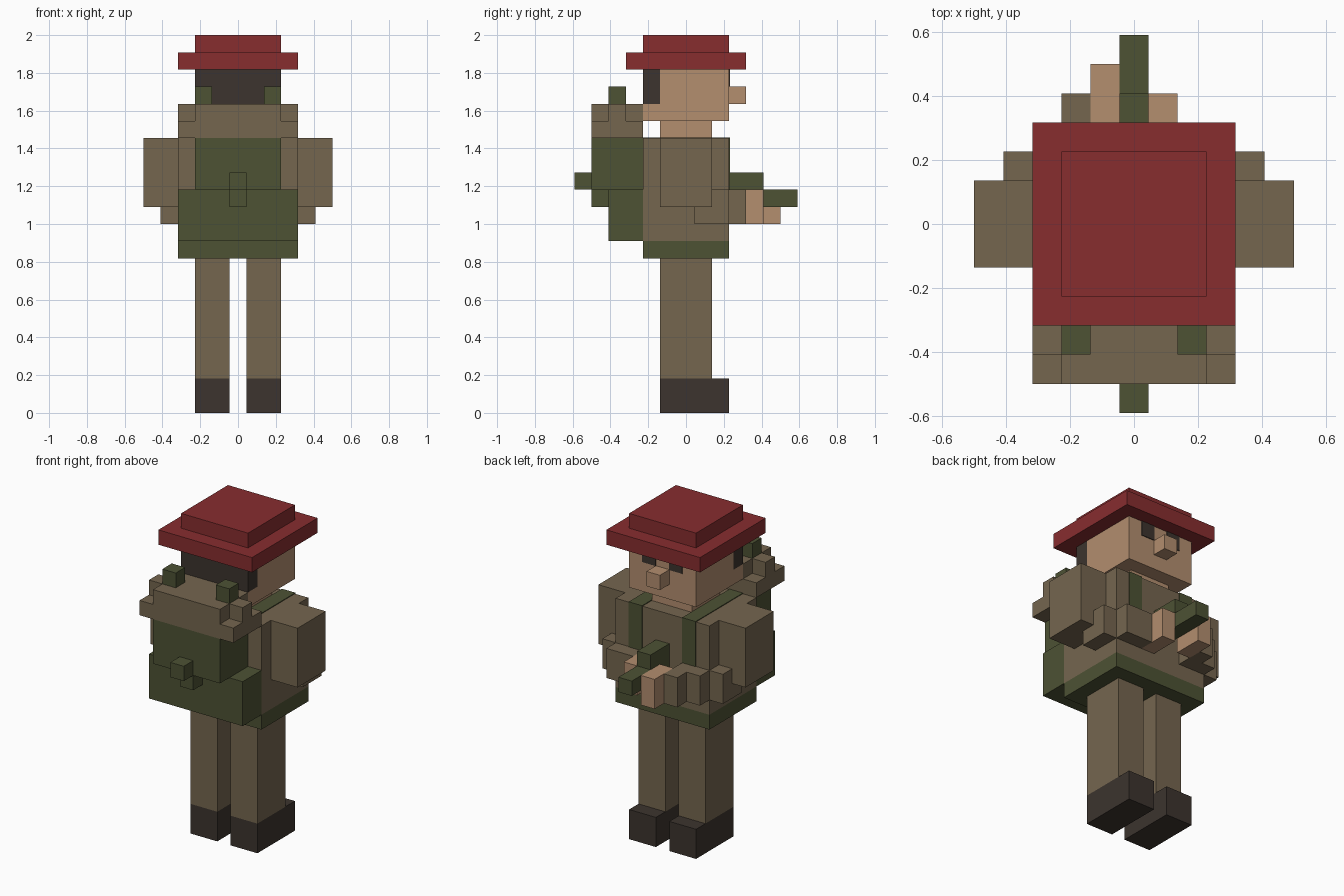
import bpy
import bmesh

cube = bpy.data.objects.get("Cube")
if cube:
    bpy.data.objects.remove(cube, do_unlink=True)

U = 1 / 11  # one block; the figure is 22 blocks tall


def material(name, rgb):
    lin = [((c / 255 + 0.055) / 1.055) ** 2.4 for c in rgb] + [1.0]
    mat = bpy.data.materials.new(name)
    mat.use_nodes = True
    mat.diffuse_color = lin
    bsdf = mat.node_tree.nodes["Principled BSDF"]
    bsdf.inputs["Base Color"].default_value = lin
    bsdf.inputs["Roughness"].default_value = 0.9
    return mat


RED = material("hat_red", (135, 45, 47))
BROWN = material("cloth_brown", (117, 102, 79))
GREEN = material("canvas_green", (77, 82, 52))
SKIN = material("skin", (179, 142, 111))
DARK = material("dark_leather", (60, 52, 46))


def blocks(name, mat, *boxes):
    """One object from boxes given as (x0, x1, y0, y1, z0, z1) in blocks."""
    bm = bmesh.new()
    for x0, x1, y0, y1, z0, z1 in boxes:
        verts = bmesh.ops.create_cube(bm, size=1)["verts"]
        for v in verts:
            v.co.x = U * (x1 if v.co.x > 0 else x0)
            v.co.y = U * (y1 if v.co.y > 0 else y0)
            v.co.z = U * (z1 if v.co.z > 0 else z0)
    mesh = bpy.data.meshes.new(name)
    bm.to_mesh(mesh)
    bm.free()
    mesh.materials.append(mat)
    obj = bpy.data.objects.new(name, mesh)
    bpy.context.collection.objects.link(obj)
    return obj


def pair(name, mat, *boxes):
    """The same part on both sides, mirrored across x."""
    blocks("left_" + name, mat, *boxes)
    blocks("right_" + name, mat, *[(-b[1], -b[0], *b[2:]) for b in boxes])


T = 0.05  # plate thickness in blocks, under 0.005 units

# Legs and shoes
pair("shoe", DARK, (0.5, 2.5, -1.5, 2.5, 0, 2))
pair("leg", BROWN, (0.5, 2.5, -1.5, 1.5, 2, 9))

# Body
blocks("belt", GREEN, (-3.5, 3.5, -2.5, 2.5, 9, 10))
blocks("torso", BROWN, (-3.5, 3.5, -2.5, 2.5, 10, 16))
pair("shoulder_strap", GREEN,
     (1.5, 2.5, -2.5, 2.5 + T, 16, 16 + T),
     (1.5, 2.5, 2.5, 2.5 + T, 12, 16))

# Head
blocks("neck", SKIN, (-1.5, 1.5, -1.5, 1.5, 16, 17))
blocks("head", SKIN, (-2.5, 2.5, -1.5, 2.5, 17, 20),
       (-2.5, 2.5, -2.5, -1.5, 17, 18))
blocks("hair", DARK, (-2.5, 2.5, -2.5, -1.5, 18, 20))
blocks("nose", SKIN, (-0.5, 0.5, 2.5, 3.5, 18, 19))
pair("eye", DARK, (0.5, 1.5, 2.5, 2.5 + T, 19, 20))

# Hat
blocks("hat_brim", RED, (-3.5, 3.5, -3.5, 3.5, 20, 21))
blocks("hat_crown", RED, (-2.5, 2.5, -2.5, 2.5, 21, 22))

# Arms, with forearms stepping in towards the hands
pair("upper_arm", BROWN, (3.5, 5.5, -1.5, 1.5, 12, 16))
pair("forearm", BROWN,
     (3.5, 4.5, 0.5, 2.5, 11, 13),
     (2.5, 3.5, 1.5, 3.5, 11, 13))
blocks("left_wrist", BROWN, (1.5, 2.5, 2.5, 3.5, 11, 13))
blocks("right_wrist", BROWN, (-2.5, -1.5, 2.5, 4.5, 11, 13))
blocks("left_hand", SKIN, (0.5, 1.5, 2.5, 4.5, 11, 13))
blocks("right_hand", SKIN, (-1.5, -0.5, 3.5, 5.5, 11, 13))

# Held tool
blocks("tool_upper", GREEN, (-0.5, 0.5, 2.5, 4.5, 13, 14))
blocks("tool_lower", GREEN, (-0.5, 0.5, 2.5, 6.5, 12, 13))

# Backpack
blocks("pack_lower", GREEN, (-3.5, 3.5, -4.5, -2.5, 10, 13))
blocks("pack_upper", GREEN, (-2.5, 2.5, -5.5, -2.5, 13, 16))
blocks("pack_buckle", GREEN,
       (-0.5, 0.5, -6.5, -5.5, 13, 14),
       (-0.5, 0.5, -5.5, -4.5, 12, 13))

# Bedroll with stepped ends and two straps
blocks("bedroll", BROWN, (-2.5, 2.5, -5.5, -2.5, 16, 18))
pair("bedroll_end", BROWN,
     (2.5, 3.5, -5.5, -2.5, 16, 17),
     (2.5, 3.5, -4.5, -3.5, 17, 18))
pair("bedroll_strap", GREEN, (1.5, 2.5, -4.5, -3.5, 18, 19))
